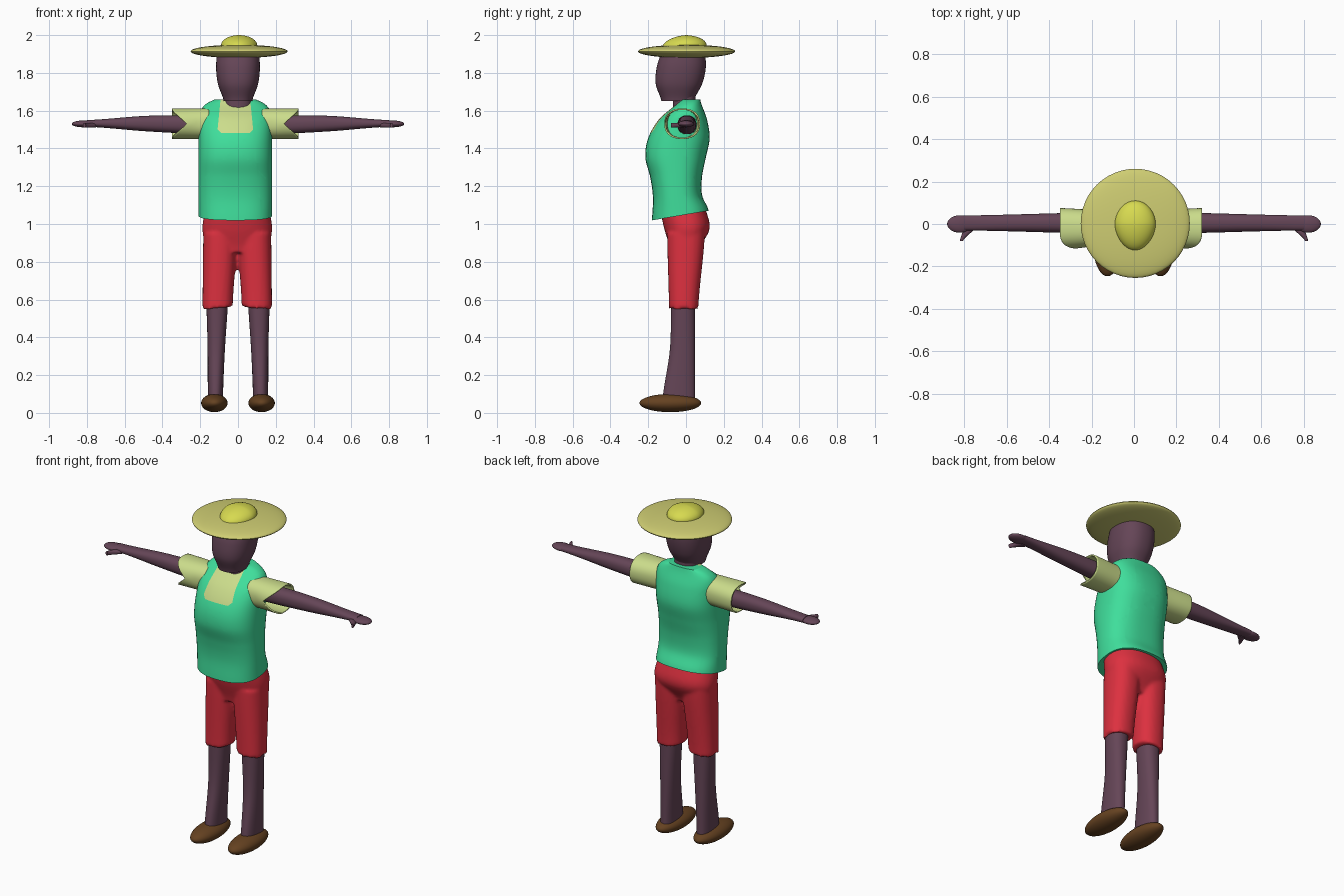
import bpy, bmesh, math
from mathutils import Matrix, Vector

if "Cube" in bpy.data.objects:
    bpy.data.objects.remove(bpy.data.objects["Cube"], do_unlink=True)


def material(name, red, green, blue):
    mat = bpy.data.materials.new(name)
    mat.use_nodes = True
    mat.diffuse_color = (red, green, blue, 1)
    shader = mat.node_tree.nodes["Principled BSDF"]
    shader.inputs["Base Color"].default_value = mat.diffuse_color
    return mat


skin = material("dark skin", 0.13, 0.06, 0.095)
vest_green = material("vest green", 0.05, 0.73, 0.33)
shorts_red = material("shorts red", 0.72, 0.03, 0.05)
cream = material("shirt cream", 0.6, 0.72, 0.26)
straw = material("brim straw", 0.62, 0.61, 0.17)
yellow = material("crown yellow", 0.68, 0.7, 0.08)
brown = material("shoe brown", 0.13, 0.054, 0.015)


def profile(values, t):
    """Smooth value at t along evenly spaced samples, a rule or a constant."""
    if callable(values):
        return values(t)
    if not isinstance(values, tuple):
        return values
    last = len(values) - 1
    index = min(int(t * last), last - 1)
    start, end = values[index], values[index + 1]
    before, after = values[max(index - 1, 0)], values[min(index + 2, last)]
    u = t * last - index
    slope_in, slope_out = (end - before) / 2, (after - start) / 2
    ease = u * u * (3 - 2 * u)
    return (start + (end - start) * ease
            + slope_in * u * (1 - u) ** 2 - slope_out * u * u * (1 - u))


def loft(bm, axis, span, centre, half, low, high,
         power=2.3, side=1, shift=0, caps=True, warp=None, steps=24, sides=48):
    """Skin rounded cross-sections along an axis, from outline profiles."""
    loops = []
    for step in range(steps + 1):
        t = step / steps
        position = span[0] + (span[1] - span[0]) * t
        middle, radius = profile(centre, t), profile(half, t)
        bottom, top = profile(low, t), profile(high, t)
        loop = []
        for k in range(sides):
            angle = math.tau * k / sides
            c, s = (math.copysign(abs(f(angle)) ** (2 / power), f(angle))
                    for f in (math.cos, math.sin))
            u = middle + radius * c
            v = (bottom + top + (top - bottom) * s) / 2
            point = Vector({"x": (position, u, v),
                            "y": (u, position, v),
                            "z": (u, v, position)}[axis])
            if warp:
                warp(point)
            point.x = point.x * side + shift
            loop.append(bm.verts.new(point))
        loops.append(loop)
    for lower, upper in zip(loops, loops[1:]):
        for k in range(sides):
            bm.faces.new((lower[k - 1], lower[k], upper[k], upper[k - 1]))
    if caps:
        bm.faces.new(loops[0])
        bm.faces.new(loops[-1])


def finish(name, bm, *mats):
    bmesh.ops.recalc_face_normals(bm, faces=bm.faces)
    mesh = bpy.data.meshes.new(name)
    bm.to_mesh(mesh)
    bm.free()
    for mat in mats:
        mesh.materials.append(mat)
    mesh.shade_smooth()
    mesh.set_sharp_from_angle(angle=math.radians(50))
    obj = bpy.data.objects.new(name, mesh)
    bpy.context.collection.objects.link(obj)
    return obj


def tube(name, mat, *outline, **options):
    bm = bmesh.new()
    loft(bm, *outline, **options)
    return finish(name, bm, mat)


def ball(name, mat, centre, radii, side=1, warp=None):
    bm = bmesh.new()
    place = Matrix.LocRotScale(Vector(centre), None, Vector(radii))
    bmesh.ops.create_uvsphere(bm, u_segments=48, v_segments=24, radius=1, matrix=place)
    for vert in bm.verts:
        if warp:
            warp(vert.co)
        vert.co.x *= side
    return finish(name, bm, mat)


# Hat: lens-shaped brim and a crown that narrows and drops to the front
def crown_shape(point):
    point.x *= 1 + min(point.y, 0)
    point.z += min(point.y, 0) * 0.1


ball("hat_brim", straw, (0.006, 0.003, 1.914), (0.257, 0.257, 0.035))
ball("hat_crown", yellow, (0.006, -0.008, 1.945), (0.097, 0.118, 0.055), warp=crown_shape)

# Head and neck
tube("head", skin, "z", (1.65, 1.92), 0, (0.075, 0.106, 0.116, 0.11),
     (-0.13, -0.16, -0.155, -0.13), (0.04, 0.085, 0.105, 0.1))
tube("neck", skin, "z", (1.56, 1.7), 0, 0.07, -0.07, 0.05)


# Vest with a hem that rises to the back
def vest_hem(point):
    point.z += 0.17 * (point.y + 0.03) * max(0, 1 - (point.z - 1.045) / 0.15)


def shoulder(t):
    return 0.195 * (1 - 0.45 * t ** 20)


middle = -0.014
bm = bmesh.new()
loft(bm, "z", (1.045, 1.66), middle, shoulder,
     (-0.18, -0.175, -0.19, -0.215, -0.2, -0.14, -0.03),
     (0.12, 0.085, 0.085, 0.105, 0.125, 0.11, 0.075),
     power=2.5, warp=vest_hem, steps=40)

# Shirt front cut into the vest as a panel with clipped corners
neckline, panel, clip = 1.482, 0.096, 0.02
cuts = [(Vector((middle, 0, neckline)), Vector((0, 0, -1))),
        (Vector((middle, 0, neckline)), Vector((0, 1, 0)))]
for side in (-1, 1):
    cuts.append((Vector((middle + side * panel, 0, neckline)), Vector((side, 0, 0.1))))
    cuts.append((Vector((middle + side * (panel - clip), 0, neckline)), Vector((side, 0, -1))))
for point, normal in cuts:
    bmesh.ops.bisect_plane(bm, geom=bm.verts[:] + bm.edges[:] + bm.faces[:],
                           plane_co=point, plane_no=normal)
for face in bm.faces:
    spot = face.calc_center_median()
    face.material_index = int(all((spot - point).dot(normal) < 0 for point, normal in cuts))
finish("vest", bm, vest_green, cream)


# Shorts: hips and two legs fused into one skin, hem rising to the inside
def shorts_hem(point):
    point.z += max(0, 0.75 - point.z) * max(0, 0.1 - point.x)


bm = bmesh.new()
loft(bm, "z", (0.85, 1.1), -0.004, (0.16, 0.185, 0.165),
     (-0.08, -0.115, -0.14), (0.06, 0.125, 0.1))
for side in (-1, 1):
    loft(bm, "z", (0.55, 0.95), (0.104, 0.09), (0.08, 0.09),
         (-0.09, -0.1), (0.065, 0.1), side=side, shift=-0.004, warp=shorts_hem)
shorts = finish("shorts", bm, shorts_red)
fuse = shorts.modifiers.new("fuse", "REMESH")
fuse.mode = "VOXEL"
fuse.voxel_size = 0.01
fuse.use_smooth_shade = True
shorts.modifiers.new("relax", "SMOOTH").iterations = 4


# Sleeve mouth is cut away at the front
def sleeve_mouth(point):
    reach = max(0, point.x - 0.2)
    edge = min(1, abs(point.z - 1.53) / 0.08)
    point.x -= reach * max(0, -point.y) * 5 * (1 - edge)


for side, label in ((1, "left"), (-1, "right")):
    sleeve = tube(label + "_sleeve", cream, "x", (0.14, 0.335), -0.02, (0.085, 0.095),
                  1.45, 1.612, side=side, shift=middle, caps=False, warp=sleeve_mouth)
    sleeve.modifiers.new("cloth", "SOLIDIFY").thickness = 0.008

    # Arm, mitten hand and thumb
    tube(label + "_arm", skin, "x", (0.15, 0.8), 0.005, (0.05, 0.035),
         (1.475, 1.49, 1.515), (1.575, 1.573, 1.55), side=side)
    ball(label + "_hand", skin, (0.82, 0, 1.53), (0.06, 0.041, 0.018), side=side)
    tube(label + "_thumb", skin, "y", (-0.08, -0.01), (0.813, 0.77), (0.007, 0.03),
         1.51, 1.535, side=side)

    # Lower leg and shoe
    tube(label + "_leg", skin, "z", (0.06, 0.62), (0.12, 0.11), (0.04, 0.046, 0.058),
         (-0.125, -0.085, -0.08), 0.048, side=side)
    ball(label + "_shoe", brown, (0.125, -0.083, 0.052), (0.07, 0.163, 0.048), side=side)
